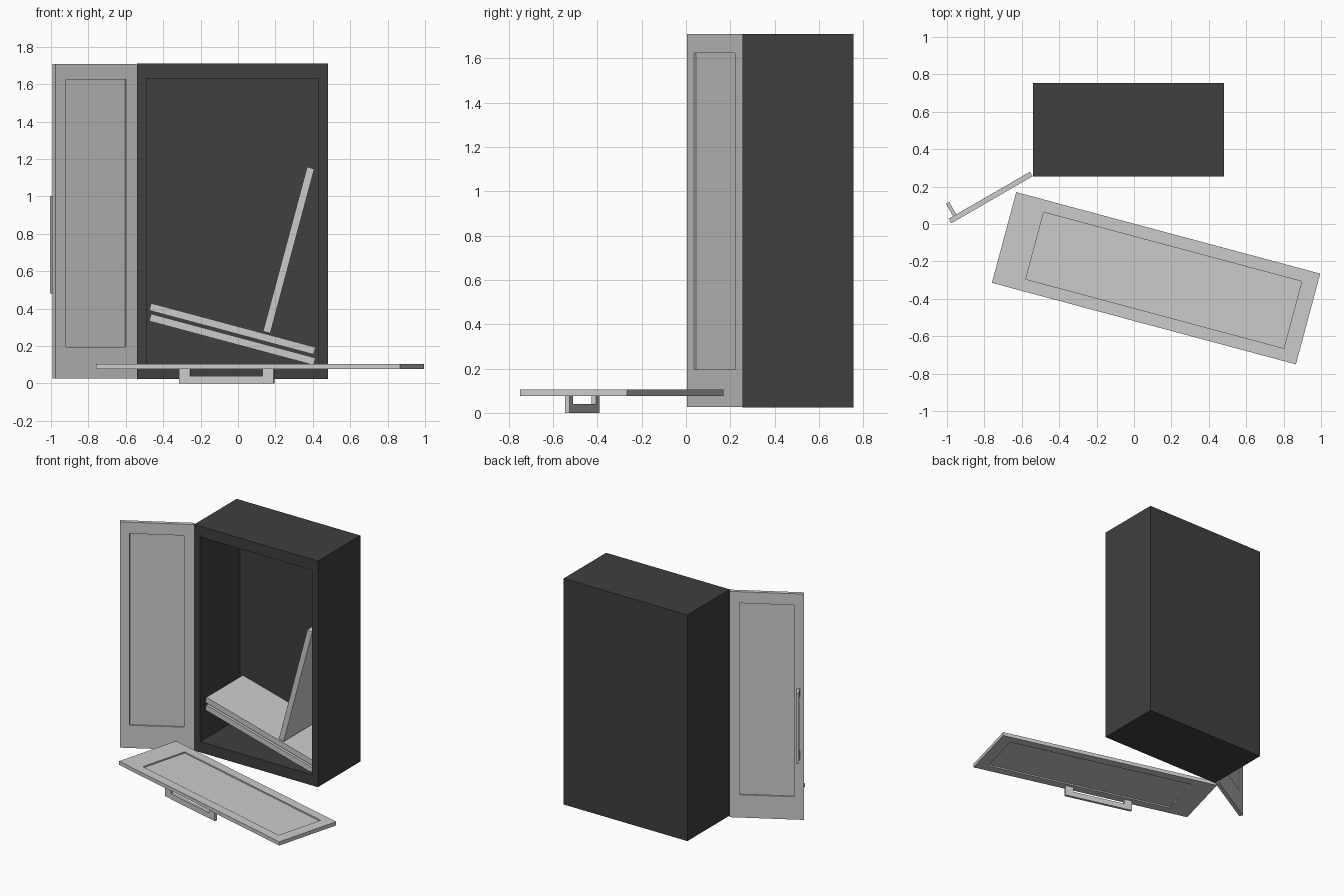
import bpy, bmesh
from math import radians, sin, cos
from mathutils import Matrix, Vector

if "Cube" in bpy.data.objects:
    bpy.data.objects.remove(bpy.data.objects["Cube"])


def finish(bm, name, matrix):
    bmesh.ops.recalc_face_normals(bm, faces=bm.faces)
    mesh = bpy.data.meshes.new(name)
    bm.to_mesh(mesh)
    bm.free()
    ob = bpy.data.objects.new(name, mesh)
    bpy.context.collection.objects.link(ob)
    ob.matrix_world = matrix
    return ob


def box(size, center):
    bm = bmesh.new()
    bmesh.ops.create_cube(bm, size=1)
    bmesh.ops.scale(bm, vec=size, verts=bm.verts)
    bmesh.ops.translate(bm, vec=center, verts=bm.verts)
    return bm


def recess(bm, side, x_range, y_range, depth):
    """Sink a rectangle into the +z or -z face of a box."""
    face = max(bm.faces, key=lambda f: f.calc_center_median().z * side)
    mid = face.calc_center_median()
    bmesh.ops.inset_region(bm, faces=[face], thickness=0.02)
    for v in face.verts:
        v.co.x = x_range[v.co.x > mid.x]
        v.co.y = y_range[v.co.y > mid.y]
    out = bmesh.ops.extrude_face_region(bm, geom=[face])
    verts = [g for g in out["geom"] if isinstance(g, bmesh.types.BMVert)]
    bmesh.ops.translate(bm, vec=(0, 0, -side * depth), verts=verts)
    if face.is_valid:
        bm.faces.remove(face)


def frame(x, y, z, origin):
    """Matrix from three local axes and an origin."""
    m = Matrix((x, y, z)).transposed().to_4x4()
    m.translation = origin
    return m


# Cabinet body, open at the front
bm = box((1.02, 1.685, 0.5), (0, 0, 0))
recess(bm, 1, (-0.46, 0.46), (-0.7625, 0.7625), 0.47)
cabinet = finish(bm, "cabinet_body", Matrix.Translation((-0.03, 0.505, 0.8675))
                 @ Matrix.Rotation(radians(90), 4, 'X'))
black = bpy.data.materials.new("dark_paint")
black.diffuse_color = (0.05, 0.05, 0.05, 1)
black.use_nodes = True
black.node_tree.nodes["Principled BSDF"].inputs["Base Color"].default_value = black.diffuse_color
cabinet.data.materials.append(black)

# Doors: local x = width, y = height, z = outward
W, H, T = 0.502, 1.683, 0.028


def door(name, matrix, handle_x):
    bm = box((W, H, T), (W / 2, H / 2, T / 2))
    for side in (1, -1):
        recess(bm, side, (0.066, W - 0.066), (0.17, H - 0.085), 0.01)
    finish(bm, name, matrix)
    # U-shaped pull handle
    a, b, top = 0.455, 0.977, 0.105
    profile = [(a, T), (a, top), (b, top), (b, T), (b - 0.06, T),
               (b - 0.06, top - 0.04), (a + 0.06, top - 0.04), (a + 0.06, T)]
    bm = bmesh.new()
    f = bm.faces.new([bm.verts.new((handle_x - 0.01, y, z)) for y, z in profile])
    out = bmesh.ops.extrude_face_region(bm, geom=[f], use_keep_orig=True)
    bmesh.ops.translate(bm, vec=(0.02, 0, 0),
                        verts=[g for g in out["geom"] if isinstance(g, bmesh.types.BMVert)])
    finish(bm, name + "_handle", matrix)


# Left door, swung open on its hinge
c, s = cos(radians(30)), sin(radians(30))
door("left_door", frame((-c, -s, 0), (0, 0, 1), (-s, c, 0), (-0.542, 0.255, 0.026)), W - 0.037)

# Right door, fallen flat with its handle on the floor
c, s = cos(radians(15)), sin(radians(15))
u, v = Vector((c, -s, 0)), Vector((s, c, 0))
origin = Vector((0.118, -0.29, 0.105)) - u * H / 2 - v * W / 2
door("fallen_door", frame(v, u, (0, 0, -1), origin), 0.033)

# Collapsed shelves
for name, x, z, angle in (("upper_shelf", -0.03, 0.292, 15),
                          ("lower_shelf", -0.03, 0.235, 15),
                          ("leaning_shelf", 0.271, 0.713, -75)):
    finish(box((0.91, 0.43, 0.04), (0, 0, 0)), name,
           Matrix.Translation((x, 0.505, z)) @ Matrix.Rotation(radians(angle), 4, 'Y'))
